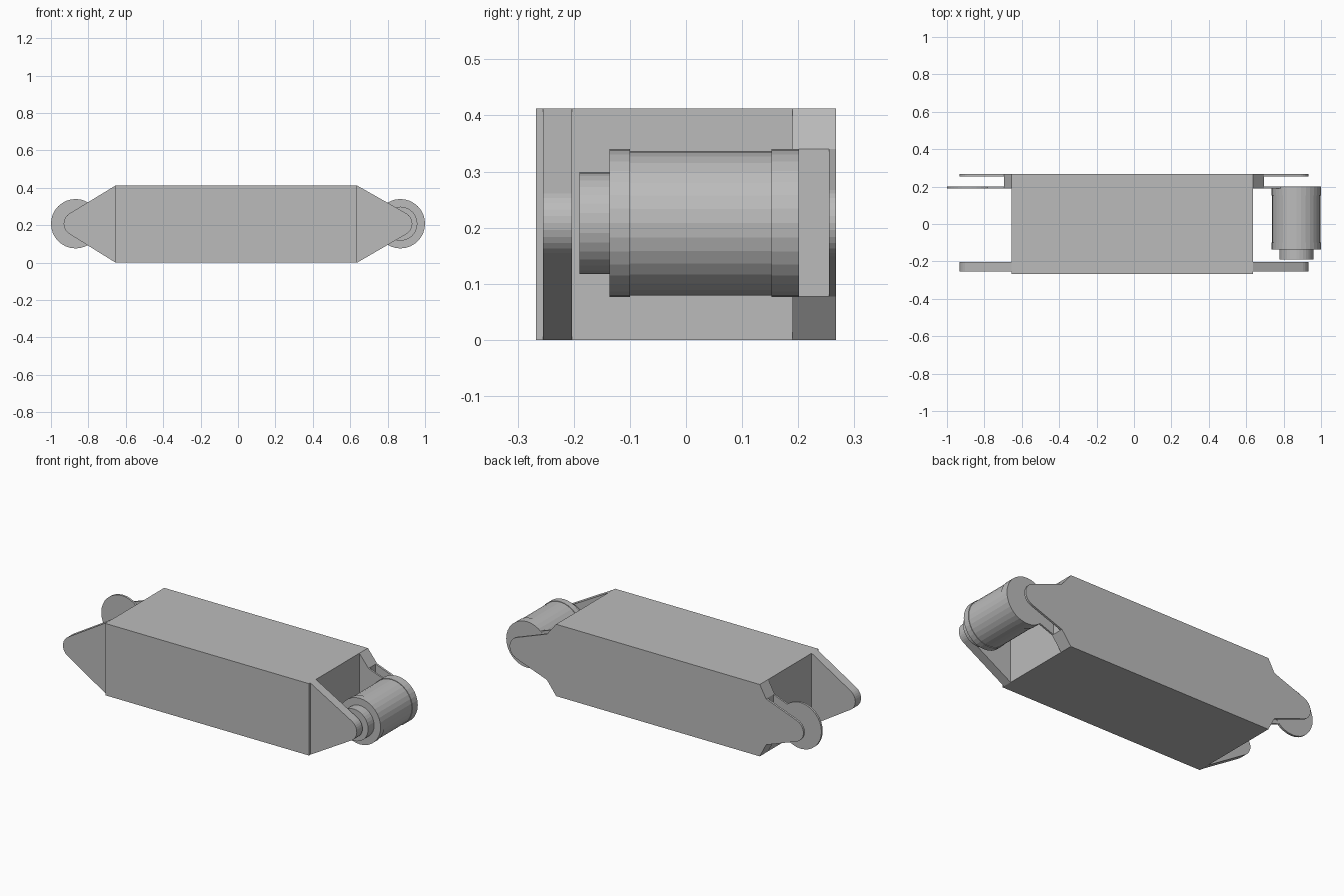
import bpy
import bmesh
from math import cos, sin, tau
from mathutils import Vector
from mathutils.geometry import convex_hull_2d

# Remove the default cube
cube = bpy.data.objects.get("Cube")
if cube:
    bpy.data.objects.remove(cube, do_unlink=True)

grey = bpy.data.materials.new("plain grey")
grey.use_nodes = True
GREY = (0.5, 0.5, 0.5, 1)
grey.diffuse_color = GREY
grey.node_tree.nodes["Principled BSDF"].inputs["Base Color"].default_value = GREY

HEIGHT = 0.412
MID = HEIGHT / 2 + 0.002
PIN_X = 0.868
DISC_R = 0.132


def prism(name, outline, y0, y1):
    """Extrude an (x, z) outline from y0 to y1."""
    bm = bmesh.new()
    face = bm.faces.new([bm.verts.new((x, y0, z)) for x, z in outline])
    new = bmesh.ops.extrude_face_region(bm, geom=[face])["geom"]
    verts = [v for v in new if isinstance(v, bmesh.types.BMVert)]
    bmesh.ops.translate(bm, verts=verts, vec=(0, y1 - y0, 0))
    bmesh.ops.recalc_face_normals(bm, faces=bm.faces)
    mesh = bpy.data.meshes.new(name)
    bm.to_mesh(mesh)
    bm.free()
    mesh.materials.append(grey)
    obj = bpy.data.objects.new(name, mesh)
    bpy.context.collection.objects.link(obj)
    return obj


def circle(x, z, r, n=32):
    return [(x + r * cos(tau * i / n), z + r * sin(tau * i / n)) for i in range(n)]


def hull(points):
    return [points[i] for i in convex_hull_2d([Vector(p) for p in points])]


# Box body
prism("body", [(-0.655, 0), (0.637, 0), (0.637, HEIGHT), (-0.655, HEIGHT)], -0.267, 0.267)

# Hinge ears at both ends
for side, label, root in ((1, "left", 0.637), (-1, "right", 0.655)):
    nose = circle(side * PIN_X, MID, 0.064)
    base = side * root
    step = side * 0.695
    # Front ear tapering to a round nose
    prism("front_ear_" + label, hull(nose + [(base, 0), (base, HEIGHT)]), -0.255, -0.203)
    # Solid rear root with a slotted pair of thin plates
    prism("rear_root_" + label,
          [(base, 0), (step, 0.077), (step, 0.34), (base, HEIGHT)], 0.19, 0.267)
    plate = hull(nose + [(step, 0.077), (step, 0.34)])
    prism("rear_outer_plate_" + label, plate, 0.255, 0.267)
    prism("rear_inner_plate_" + label, plate, 0.19, 0.2)
    prism("rear_disc_" + label, circle(side * PIN_X, MID, DISC_R), 0.189, 0.201)

# Roller on the left end
for name, r, y0, y1 in (("roller_barrel", 0.129, -0.1, 0.152),
                        ("roller_front_flange", DISC_R, -0.136, -0.1),
                        ("roller_rear_flange", DISC_R, 0.152, 0.189),
                        ("roller_shaft", 0.091, -0.19, -0.136)):
    prism(name, circle(PIN_X, MID, r), y0, y1)
